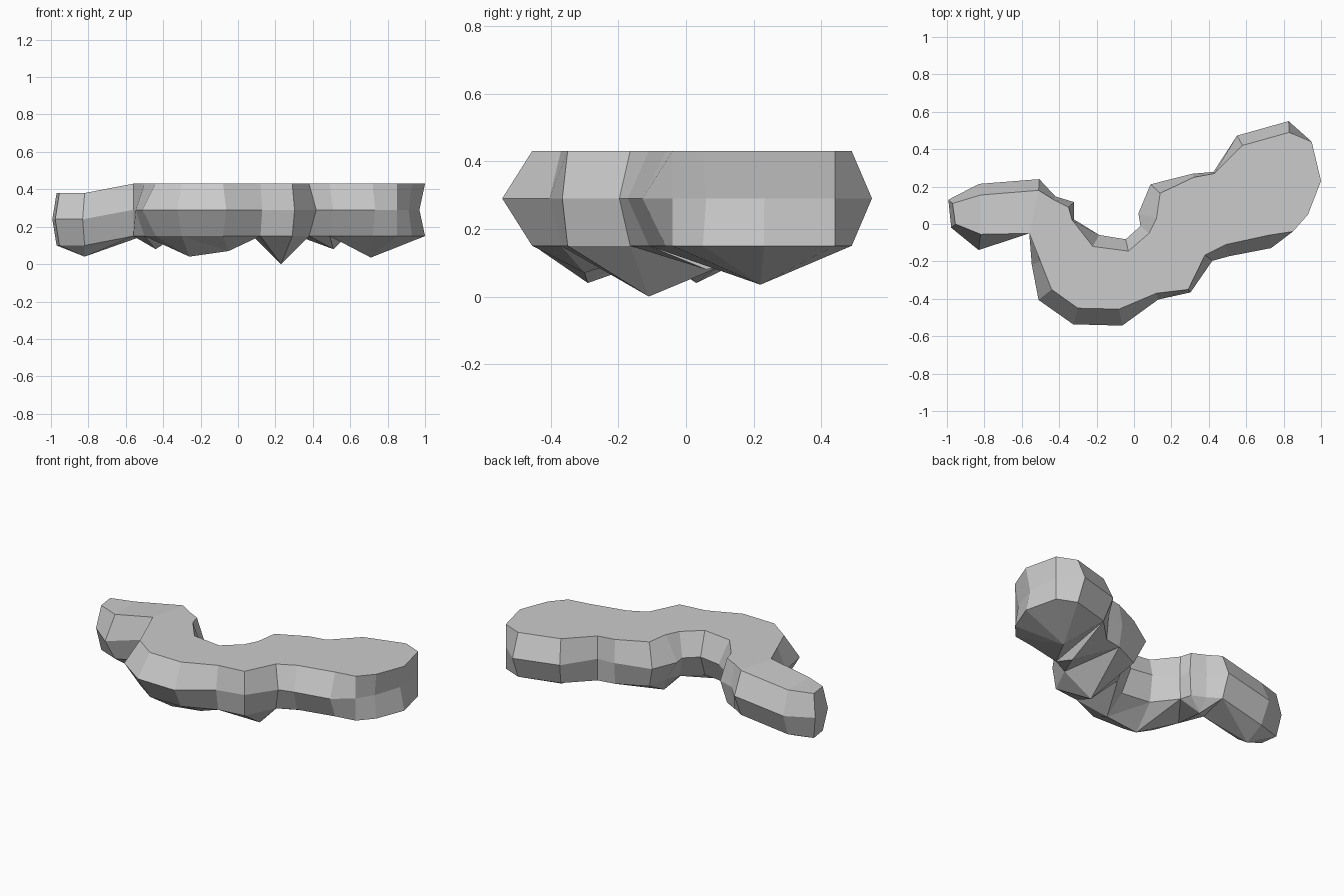
import bpy, bmesh
from mathutils import Vector

if "Cube" in bpy.data.objects:
    bpy.data.objects.remove(bpy.data.objects["Cube"])

# Platform outline, clockwise from the left tip: x, y, sideways bulge at mid height
OUTLINE = [
    (-.97, .11, .03), (-.82, .155, .06), (-.51, .18, .06), (-.43, .13, .02),
    (-.35, .09, .04), (-.33, .02, .01), (-.22, -.12, .07), (-.03, -.145, .065),
    (.08, -.05, .06), (.12, .03, .10), (.14, .165, .07), (.32, .25, .02),
    (.43, .27, .01), (.58, .42, .06), (.83, .49, .06), (.95, .44, 0),
    (1.0, .23, -.03), (.93, .05, -.02), (.85, -.04, 0), (.72, -.06, .07),
    (.49, -.11, .065), (.38, -.165, .05), (.29, -.35, .02), (.12, -.37, .035),
    (-.08, -.455, .09), (-.30, -.45, .09), (-.44, -.35, .09), (-.50, -.20, .05),
    (-.56, -.05, 0), (-.82, -.055, .085), (-.955, 0, .03)]
LOWERED = {0, 1, 29, 30}      # left tip sits a little lower
N = len(OUTLINE)

bm = bmesh.new()


def ring(z, bulge):
    """One level of the platform wall, pushed outward by the bulge."""
    verts = []
    for i, (x, y, b) in enumerate(OUTLINE):
        p, q = OUTLINE[i - 1], OUTLINE[(i + 1) % N]
        out = Vector((-(q[1] - p[1]), q[0] - p[0])).normalized() * b * bulge
        drop = .05 if i in LOWERED else 0
        verts.append(bm.verts.new((x + out.x, y + out.y, z - drop)))
    return verts


def fan(apex, path):
    for a, b in zip(path, path[1:]):
        bm.faces.new((a, b, apex))


# Walls
top, mid, low = ring(.43, 0), ring(.29, 1), ring(.15, 0)
for upper, lower in ((top, mid), (mid, low)):
    for i in range(N):
        j = (i + 1) % N
        bm.faces.new((upper[i], upper[j], lower[j], lower[i]))

# Walking surface: sloping tip and the flat main area
for ids in ((0, 1, 29, 30), (1, 2, 28, 29), range(2, 29)):
    bm.faces.new([top[i] for i in ids])

# Hanging rock points on the underside
tips = [bm.verts.new(p) for p in (
    (-.82, .03, .04), (-.44, .06, .08), (-.26, -.29, .04), (-.05, -.30, .07),
    (.23, -.11, 0), (.51, .06, .08), (.71, .22, .035))]
cells = {0: [28, 29, 30, 0, 1, 2], 1: [2, 3, 4, 5, 27, 28],
         4: [8, 9, 10, 11, 21, 22, 23], 5: [11, 12, 13, 20, 21],
         6: list(range(13, 21))}
for k, ids in cells.items():
    fan(tips[k], [low[i] for i in ids + ids[:1]])
# Two points joined by a ridge
fan(tips[2], [tips[3]] + [low[i] for i in (25, 26, 27, 5, 6)] + [tips[3]])
fan(tips[3], [low[i] for i in (6, 7, 8, 23, 24, 25)])

bmesh.ops.recalc_face_normals(bm, faces=bm.faces)
mesh = bpy.data.meshes.new("rock_platform")
bm.to_mesh(mesh)
bm.free()
obj = bpy.data.objects.new("rock_platform", mesh)
bpy.context.collection.objects.link(obj)
